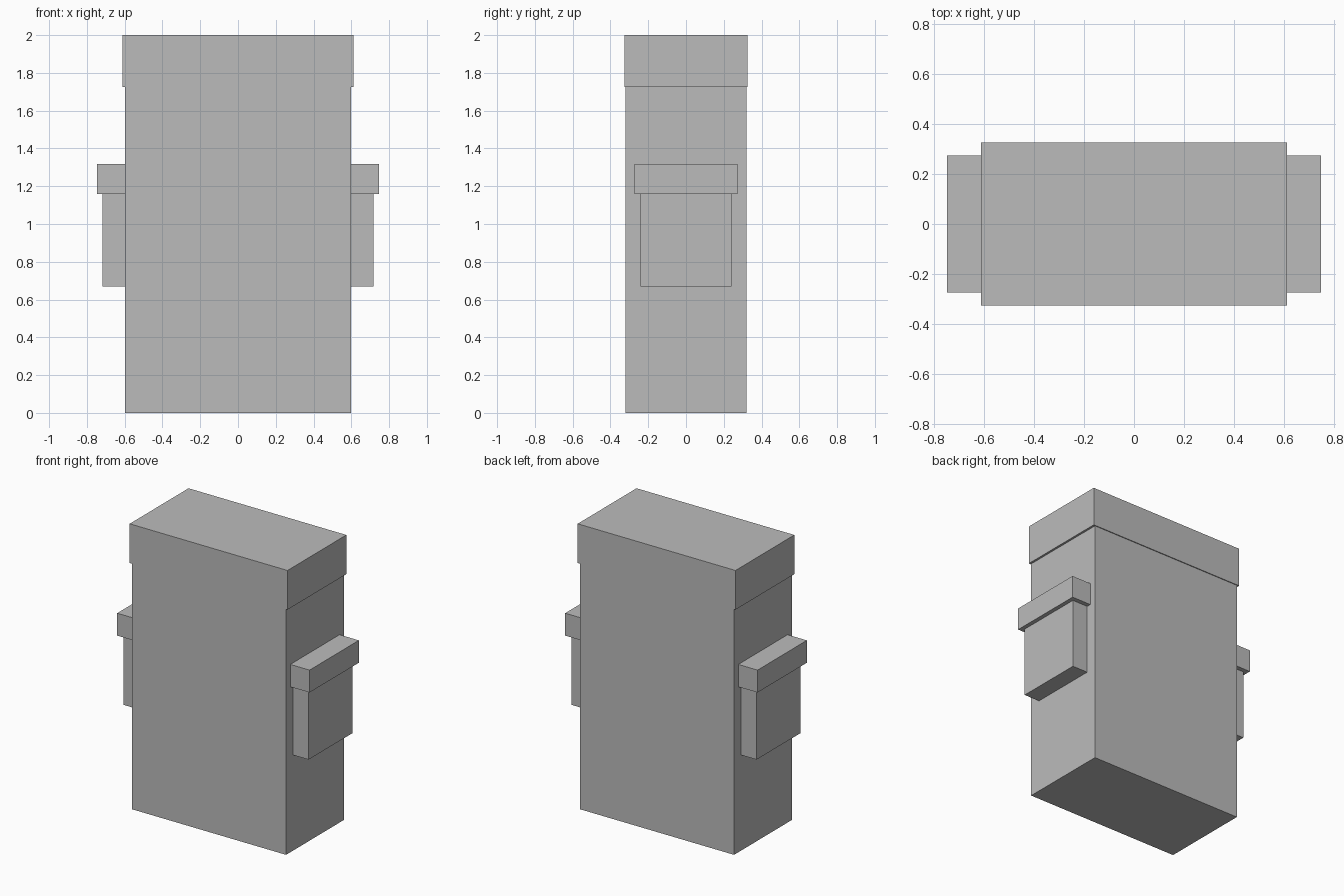
import bpy

cube = bpy.data.objects.get("Cube")
if cube:
    bpy.data.objects.remove(cube, do_unlink=True)

grey = bpy.data.materials.new("plain grey")
grey.use_nodes = True
colour = (0.5, 0.5, 0.5, 1)
grey.diffuse_color = colour
grey.node_tree.nodes["Principled BSDF"].inputs["Base Color"].default_value = colour


def box(name, x, y, z):
    """Add a box spanning the given (low, high) range on each axis."""
    spans = (x, y, z)
    bpy.ops.mesh.primitive_cube_add(size=1, location=[(a + b) / 2 for a, b in spans])
    part = bpy.context.object
    part.name = name
    part.scale = [b - a for a, b in spans]
    bpy.ops.object.transform_apply(location=False, rotation=False, scale=True)
    part.data.materials.append(grey)
    return part


# Tall body with a slightly wider cap
LID_Z = 1.725
SIDE = 0.597
box("body", (-SIDE, SIDE), (-0.32, 0.32), (0, LID_Z))
box("cap", (-0.612, 0.612), (-0.326, 0.326), (LID_Z, 2))

# Lidded pocket on each side
for side, sign in (("left", 1), ("right", -1)):
    def outward(reach):
        return tuple(sorted((sign * SIDE, sign * reach)))

    box(side + "_pocket", outward(0.717), (-0.242, 0.242), (0.67, 1.16))
    box(side + "_pocket_lid", outward(0.746), (-0.273, 0.273), (1.16, 1.317))
